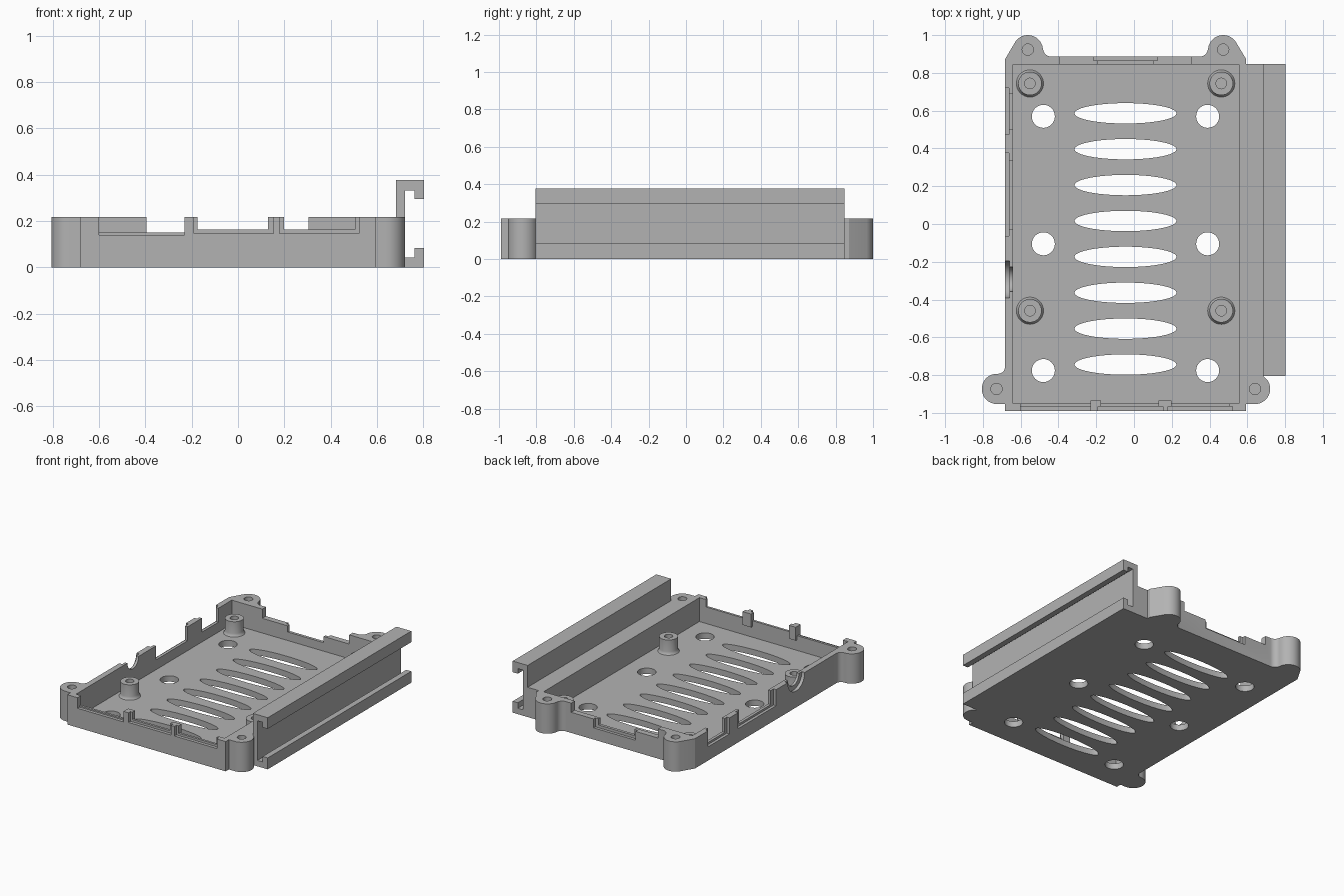
import bpy, bmesh, math
from mathutils import Matrix

cube = bpy.data.objects.get("Cube")
if cube:
    bpy.data.objects.remove(cube, do_unlink=True)

grey = bpy.data.materials.new("plain grey plastic")
grey.use_nodes = True
grey.diffuse_color = (0.45, 0.45, 0.45, 1)
grey.node_tree.nodes["Principled BSDF"].inputs["Base Color"].default_value = (0.45, 0.45, 0.45, 1)

H = 0.217        # wall height
FLOOR = 0.043    # floor thickness


def arc(cx, cy, r, a0, a1, n=16):
    return [(cx + r * math.cos(math.radians(a0 + (a1 - a0) * i / n)),
             cy + r * math.sin(math.radians(a0 + (a1 - a0) * i / n))) for i in range(n + 1)]


def new_object(name, bm):
    bmesh.ops.recalc_face_normals(bm, faces=bm.faces)
    mesh = bpy.data.meshes.new(name)
    bm.to_mesh(mesh)
    bm.free()
    mesh.materials.append(grey)
    ob = bpy.data.objects.new(name, mesh)
    bpy.context.collection.objects.link(ob)
    return ob


def prism(name, pts, z0, z1, matrix=Matrix()):
    """Extrude a closed 2D outline from z0 to z1."""
    bm = bmesh.new()
    face = bm.faces.new([bm.verts.new((x, y, z0)) for x, y in pts])
    top = bmesh.ops.extrude_face_region(bm, geom=[face])["geom"]
    bmesh.ops.translate(bm, vec=(0, 0, z1 - z0),
                        verts=[g for g in top if isinstance(g, bmesh.types.BMVert)])
    bm.transform(matrix)
    return new_object(name, bm)


def box(name, x0, x1, y0, y1, z0, z1):
    return prism(name, [(x0, y0), (x1, y0), (x1, y1), (x0, y1)], z0, z1)


def ellipse(x, y, rx, ry, n=32):
    return [(x + rx * math.cos(math.tau * i / n), y + ry * math.sin(math.tau * i / n)) for i in range(n)]


def cut(target, cutter):
    cutter.hide_render = True
    mod = target.modifiers.new("cut", "BOOLEAN")
    mod.operation = "DIFFERENCE"
    mod.solver = "EXACT"
    mod.object = cutter
    bpy.context.view_layer.objects.active = target
    bpy.ops.object.modifier_apply(modifier=mod.name)
    bpy.data.objects.remove(cutter, do_unlink=True)


def smooth(ob):
    bpy.ops.object.select_all(action="DESELECT")
    ob.select_set(True)
    bpy.context.view_layer.objects.active = ob
    bpy.ops.object.shade_smooth_by_angle(angle=math.radians(30))


# Tray outline with four screw lugs and the thick block on the rail side
outline = [(-0.683, -0.99), (0.594, -0.99), (0.594, -0.953)]
outline += arc(0.641, -0.873, 0.08, -90, 58)
outline += [(0.683, -0.803), (0.683, 0.848), (0.594, 0.848), (0.594, 0.872)]
outline += arc(0.472, 0.92, 0.08, 35, 180)
outline += arc(0.347, 0.931, 0.045, 0, -90, 8)
outline += arc(-0.437, 0.931, 0.045, -90, -180, 8)
outline += arc(-0.562, 0.92, 0.08, 0, 145)
outline += [(-0.683, 0.872)]
outline += arc(-0.72, -0.756, 0.037, 0, -90, 8)
outline += arc(-0.726, -0.873, 0.08, 90, 270)
outline += [(-0.683, -0.953)]
tray = prism("tray", outline, 0, H)

# Cavity
cut(tray, box("cavity_cutter", -0.641, 0.557, -0.95, 0.844, FLOOR, 0.5))

# Vent slots and round floor holes
for i in range(8):
    cut(tray, prism("vent_cutter", ellipse(-0.045, 0.586 - 0.19 * i, 0.27, 0.054, 48), -0.1, 0.1))
for x in (-0.48, 0.39):
    for y in (0.57, -0.105, -0.776):
        cut(tray, prism("hole_cutter", ellipse(x, y, 0.061, 0.061), -0.1, 0.1))

# Blind screw holes in the lugs
for x, y in ((-0.562, 0.923), (0.472, 0.923), (0.641, -0.873), (-0.728, -0.873)):
    cut(tray, prism("screw_cutter", ellipse(x, y, 0.03, 0.03, 24), 0.05, 0.5))

# Stepped port openings: (x0, x1, y0, y1, bottom)
openings = [
    # front wall, outer recess then inner opening
    (-0.60, -0.23, -1.1, -0.967, 0.14), (-0.60, -0.23, -0.97, -0.93, 0.15),
    (-0.19, 0.153, -1.1, -0.967, 0.147), (-0.175, 0.13, -0.97, -0.93, 0.163),
    (0.18, 0.522, -1.1, -0.967, 0.147), (0.198, 0.505, -0.97, -0.93, 0.163),
    # back wall
    (-0.395, 0.305, 0.83, 1.1, 0.15), (-0.215, 0.125, 0.865, 1.1, 0.085),
    (-0.19, 0.10, 0.83, 1.1, 0.105),
    # left wall
    (-0.8, -0.662, 0.475, 0.72, 0.10), (-0.67, -0.62, 0.50, 0.69, 0.115),
    (-0.8, -0.662, -0.063, 0.375, 0.10), (-0.67, -0.62, -0.03, 0.335, 0.115),
]
for x0, x1, y0, y1, z in openings:
    cut(tray, box("opening_cutter", x0, x1, y0, y1, z, 0.5))

# Half-round jack opening, wide outside and narrow inside
along_x = Matrix.Rotation(math.radians(90), 4, "Y")
for r, x0, x1 in ((0.098, -0.75, -0.66), (0.065, -0.67, -0.62)):
    cut(tray, prism("jack_cutter", ellipse(-H, -0.293, r, r), x0, x1, along_x))
smooth(tray)

# Small posts between the front openings
for name, x0, x1 in (("front_post_right", -0.23, -0.175), ("front_post_left", 0.13, 0.198)):
    box(name, x0, x1, -0.967, -0.935, 0.12, H)

# Hollow board standoffs with a flared base: lathed (radius, height) profile
profile = [(0.028, FLOOR), (0.028, 0.15), (0.062, 0.15), (0.062, 0.065), (0.066, 0.05), (0.072, FLOOR)]
for side, x in (("right", -0.551), ("left", 0.462)):
    for end, y in (("back", 0.744), ("front", -0.459)):
        bm = bmesh.new()
        rings = [[bm.verts.new((px, py, z)) for px, py in ellipse(x, y, r, r)] for r, z in profile]
        for a, b in zip(rings, rings[1:] + rings[:1]):
            for i in range(32):
                j = (i + 1) % 32
                bm.faces.new((a[i], a[j], b[j], b[i]))
        smooth(new_object(f"standoff_{end}_{side}", bm))

# C-shaped side rail, profile in x and z run along y
rail = [(0.683, 0), (0.803, 0), (0.803, 0.083), (0.762, 0.083), (0.762, 0.043), (0.72, 0.043),
        (0.72, 0.332), (0.762, 0.332), (0.762, 0.295), (0.803, 0.295), (0.803, 0.376), (0.683, 0.376)]
prism("side_rail", rail, -0.848, 0.805, Matrix.Rotation(math.radians(90), 4, "X"))
